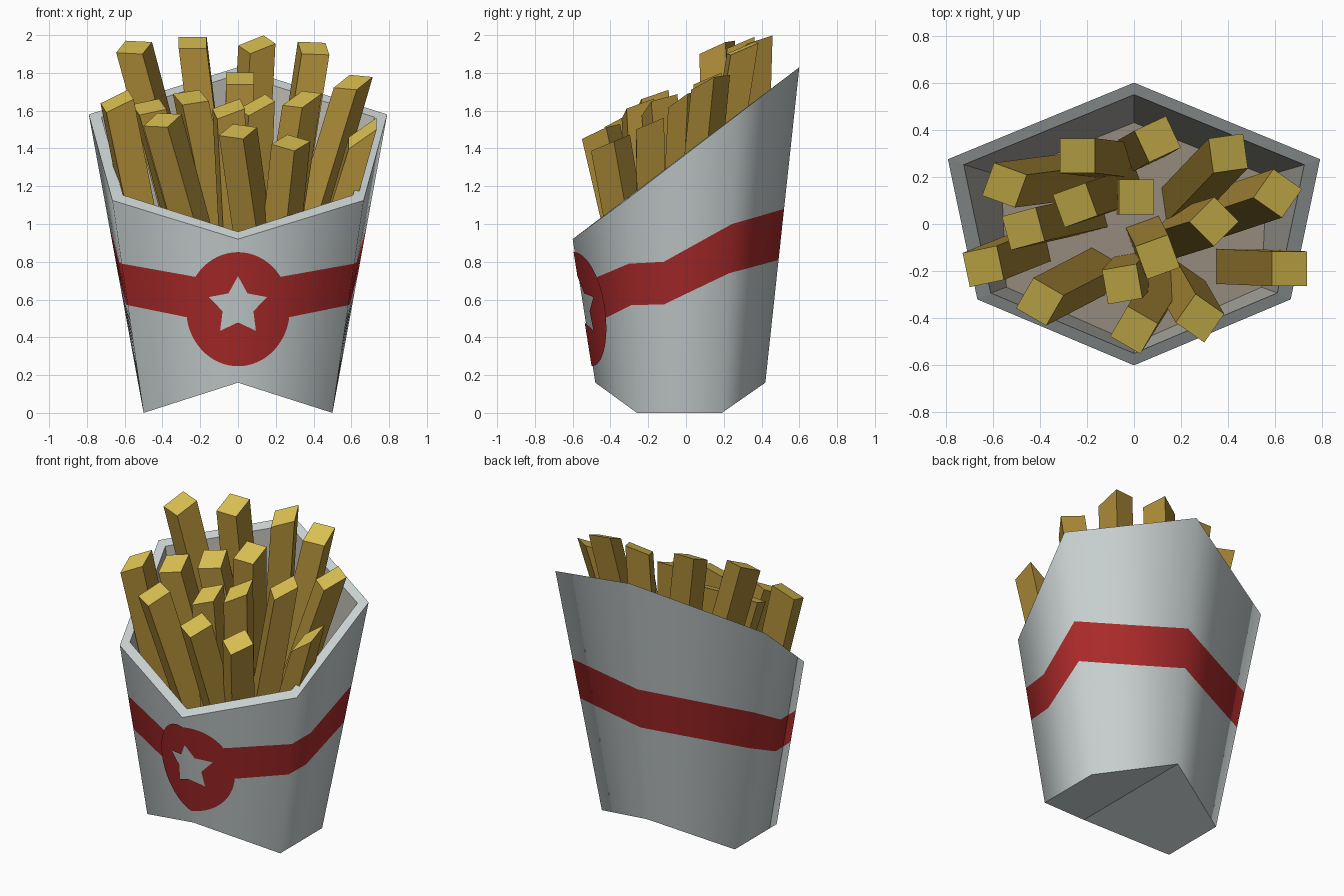
import bpy, math
from mathutils import Vector, Matrix

if "Cube" in bpy.data.objects:
    bpy.data.objects.remove(bpy.data.objects["Cube"])


def material(name, rgb):
    m = bpy.data.materials.new(name)
    m.diffuse_color = (*rgb, 1)
    m.use_nodes = True
    m.node_tree.nodes["Principled BSDF"].inputs["Base Color"].default_value = m.diffuse_color
    return m


CARD = material("pale_grey_card", (0.58, 0.63, 0.63))
RED = material("red_print", (0.41, 0.023, 0.023))
LINING = material("lining_grey", (0.45, 0.44, 0.40))
FLOOR = material("floor_tan", (0.30, 0.26, 0.20))
FRY = material("fry_golden_brown", (0.40, 0.25, 0.038))
FRY_TOP = material("fry_end_yellow", (0.72, 0.54, 0.085))


def build(name, verts, faces, mats, indices=None, normals=None):
    me = bpy.data.meshes.new(name)
    me.from_pydata([tuple(v) for v in verts], [], faces)
    for m in mats:
        me.materials.append(m)
    if indices:
        for p, i in zip(me.polygons, indices):
            p.material_index = i
    me.update()
    if normals:  # smooth shading that rounds the folded card
        me.polygons.foreach_set("use_smooth", [True] * len(me.polygons))
        me.normals_split_custom_set_from_vertices([tuple(n) for n in normals])
    ob = bpy.data.objects.new(name, me)
    bpy.context.scene.collection.objects.link(ob)
    return ob


# Carton outline: half profile from front fold round to back fold
BOTTOM = [Vector(p) for p in ((0, -.48, .16), (.5, -.26, 0), (.5, .19, 0), (0, .42, .16))]
TOP = [Vector(p) for p in ((0, -.6, .92), (.665, -.32, 1.125), (.79, .275, 1.58), (0, .6, 1.83))]
NORMAL = [Vector(p) for p in ((0, -1, -.17), (.77, -.64, -.17), (.89, .46, -.17), (0, 1, -.17))]
BAND = [(0, .45, .68), (1, .57, .79), (1.333, .575, .80), (2, .74, 1.0), (3, .81, 1.08)]


def along(pts, s):
    """Point at s = -3..3 on a half outline, negative s mirrored to the left."""
    i = min(int(abs(s)), 2)
    p = pts[i].lerp(pts[i + 1], abs(s) - i)
    return Vector((math.copysign(p.x, s), p.y, p.z))


def wall(s, t):
    return along(BOTTOM, s).lerp(along(TOP, s), t)


def height_to_t(s, z):
    a, b = along(BOTTOM, s).z, along(TOP, s).z
    return (z - a) / (b - a)


def band(s):
    s = abs(s)
    for (a, l0, h0), (b, l1, h1) in zip(BAND, BAND[1:]):
        if s <= b:
            f = (s - a) / (b - a)
            return l0 + (l1 - l0) * f, h0 + (h1 - h0) * f


# Outer wall, with the red band cut in as its middle row
N, R = 36, 6
verts, norms, faces, idx = [], [], [], []
for k in range(N):
    s = (k - N // 2) / 6
    lo, hi = (height_to_t(s, z) for z in band(s))
    for t in (0, lo / 2, lo, hi, (hi + 1) / 2, 1):
        verts.append(wall(s, t))
        norms.append(along(NORMAL, s).normalized())
for k in range(N):
    k2 = (k + 1) % N
    for r in range(R - 1):
        faces.append((k * R + r, k2 * R + r, k2 * R + r + 1, k * R + r + 1))
        behind_badge = abs(k + 0.5 - N // 2) < 2
        idx.append(1 if r == 2 and not behind_badge else 0)
build("carton_wall", verts, faces, [CARD, RED], idx, norms)

# Rim, lining, raised floor and folded base
CORNERS = (0, 1, 2, 3, -2, -1)
outer = [along(TOP, s) for s in CORNERS]
inner = [Vector((p.x * .915, p.y * .915, 1.375 + .758 * p.y * .915)) for p in outer]
floor = []
for s in CORNERS:
    p = wall(s, height_to_t(s, .65))
    floor.append(Vector((p.x * .91, p.y * .91, .65)))
ring = [(i, (i + 1) % 6, (i + 1) % 6 + 6, i + 6) for i in range(6)]
build("carton_rim", outer + inner, ring, [CARD])
build("carton_lining", inner + floor, ring, [LINING])
build("carton_floor", floor, [tuple(range(6))], [FLOOR])
build("carton_base", [along(BOTTOM, s) for s in CORNERS], [(3, 2, 1, 0), (0, 5, 4, 3)], [CARD])

# Round red badge with a star-shaped hole, wrapped over the front fold
STEPS, RINGS = 60, 4


def star_point(a):
    seg = math.pi / 5
    i, f = divmod(a / seg + 1e-9, 1)
    ends = []
    for j in (int(i), int(i) + 1):
        r = .16 if j % 2 == 0 else .085
        ends.append(Vector((r * math.sin(j * seg), .565 + r * math.cos(j * seg))))
    return ends[0].lerp(ends[1], f)


def on_front(x, z):
    s, t = 0.0, 0.5
    for _ in range(12):
        s = x / (BOTTOM[1].x + (TOP[1].x - BOTTOM[1].x) * t)
        t = height_to_t(s, z)
    n = along(NORMAL, s).normalized()
    return wall(s, t) + n * .006, n


verts, norms, faces = [], [], []
for k in range(STEPS):
    a = 2 * math.pi * k / STEPS
    rim = Vector((.272 * math.sin(a), .55 + .302 * math.cos(a)))
    for r in range(RINGS):
        q = star_point(a).lerp(rim, r / (RINGS - 1))
        p, n = on_front(q.x, q.y)
        verts.append(p)
        norms.append(n)
for k in range(STEPS):
    a, b = k * RINGS, (k + 1) % STEPS * RINGS
    for r in range(RINGS - 1):
        faces.append((a + r, a + r + 1, b + r + 1, b + r))
build("star_badge", verts, faces, [RED], None, norms)

# Fries: top x, y, z, base x, y, turn in degrees, sideways slope of the cut end
FRIES = [
    (-.64, -.18, 1.65, -.44, -.10, 12, .4),
    (-.55, .165, 1.935, -.20, .21, -20, .1),
    (-.24, .29, 1.96, -.08, .27, 0, 0),
    (-.25, .08, 1.67, -.04, .15, 20, 0),
    (-.47, -.02, 1.62, -.20, .04, 15, .1),
    (-.40, -.33, 1.55, -.15, -.20, -30, .2),
    (-.05, -.255, 1.61, .0, -.20, 10, .3),
    (.0, -.45, 1.49, .12, -.26, -30, .1),
    (.28, -.40, 1.43, .20, -.26, -35, 0),
    (.10, -.14, 1.63, .06, -.06, 20, .4),
    (.01, .115, 1.77, .0, .115, 0, 0),
    (.10, .36, 1.95, .03, .32, 25, .2),
    (.40, .30, 1.93, .20, .09, 8, -.1),
    (.61, .13, 1.75, .28, .02, -35, .2),
    (.34, .01, 1.66, .18, -.04, 45, .3),
    (.66, -.19, 1.48, .42, -.18, 0, .7),
]
for n, (x, y, z, bx, by, turn, slope) in enumerate(FRIES):
    rot = Matrix.Rotation(math.radians(turn), 3, 'Z')
    sq = [rot @ Vector((i * .074, j * .074, 0)) for i, j in ((-1, -1), (1, -1), (1, 1), (-1, 1))]
    low = [Vector((bx, by, .64)) + d for d in sq]
    high = [Vector((x, y, z + slope * d.x + .42 * d.y)) + d for d in sq]
    sides = [(i, (i + 1) % 4, (i + 1) % 4 + 4, i + 4) for i in range(4)]
    build(f"fry_{n + 1:02d}", low + high, sides + [(3, 2, 1, 0), (4, 5, 6, 7)],
          [FRY, FRY_TOP], [0] * 5 + [1])
